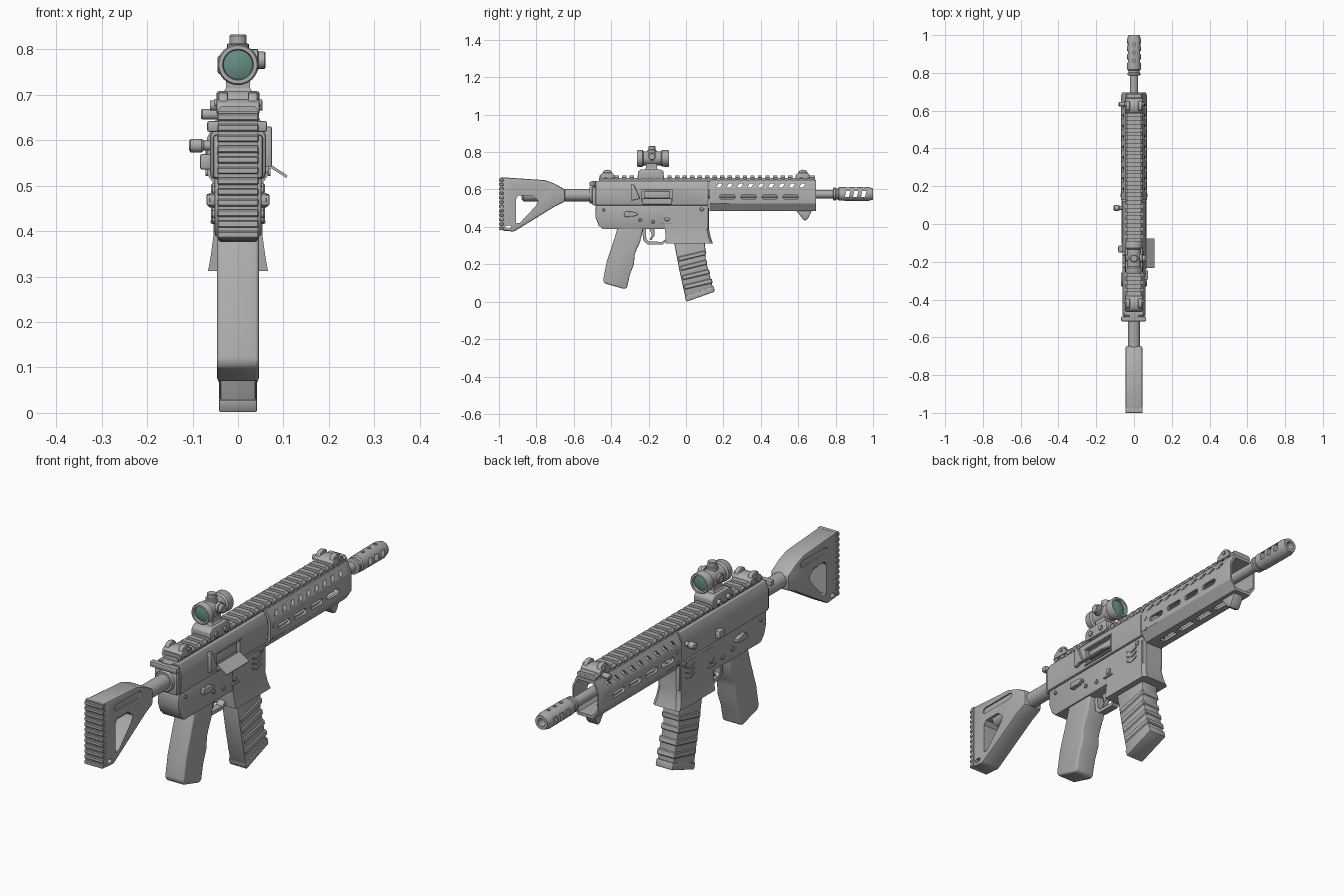
import bpy, bmesh, math
from mathutils import Vector, Matrix


def material(name, rgb):
    m = bpy.data.materials.new(name)
    m.diffuse_color = (*rgb, 1)
    return m


GREY = material("matte grey", (0.42, 0.42, 0.42))
GLASS = material("green glass", (0.13, 0.27, 0.23))


def bake(ob):
    """Apply all modifiers."""
    deps = bpy.context.evaluated_depsgraph_get()
    deps.update()
    me = bpy.data.meshes.new_from_object(ob.evaluated_get(deps))
    ob.modifiers.clear()
    ob.data = me
    return ob


def finish(name, bm, bevel=0, segs=2, mat=GREY):
    bmesh.ops.recalc_face_normals(bm, faces=bm.faces)
    me = bpy.data.meshes.new(name)
    bm.to_mesh(me)
    bm.free()
    me.materials.append(mat)
    ob = bpy.data.objects.new(name, me)
    bpy.context.collection.objects.link(ob)
    if bevel:
        b = ob.modifiers.new("bevel", "BEVEL")
        b.width, b.segments, b.limit_method = bevel, segs, "ANGLE"
        b.angle_limit = math.radians(35)
        bake(ob)
    return ob


def loft(name, rings, caps=True, closed=False, **kw):
    """Skin rings of 3D points."""
    bm = bmesh.new()
    vs = [[bm.verts.new(p) for p in r] for r in rings]
    n = len(rings[0])
    for k in range(len(vs) if closed else len(vs) - 1):
        a, b = vs[k], vs[(k + 1) % len(vs)]
        for i in range(n):
            bm.faces.new((a[i], a[(i + 1) % n], b[(i + 1) % n], b[i]))
    if caps and not closed:
        bm.faces.new(vs[0])
        bm.faces.new(vs[-1])
    return finish(name, bm, **kw)


def prism(name, pts, x0, x1, **kw):
    """Side outline (y, z) extruded across x."""
    return loft(name, [[(x, y, z) for y, z in pts] for x in (x0, x1)], **kw)


def box(name, x0, x1, y0, y1, z0, z1, **kw):
    return prism(name, [(y0, z0), (y1, z0), (y1, z1), (y0, z1)], x0, x1, **kw)


def lathe(name, prof, center=(0, 0, 0), axis="Y", n=24, caps=True, closed=False, **kw):
    """Profile of (radius, distance along axis)."""
    rings = []
    for r, t in prof:
        ring = []
        for i in range(n):
            a = 2 * math.pi * i / n
            c, s = r * math.cos(a), r * math.sin(a)
            p = {"X": (t, c, s), "Y": (c, t, s), "Z": (c, s, t)}[axis]
            ring.append(Vector(center) + Vector(p))
        rings.append(ring)
    return loft(name, rings, caps, closed, **kw)


def stadium(y0, y1, z, r, x0, x1, name="slot_cutter"):
    pts = [(y1 - r + r * math.cos(a), z + r * math.sin(a)) for a in [math.pi * (i / 6 - .5) for i in range(7)]]
    pts += [(y0 + r + r * math.cos(a), z + r * math.sin(a)) for a in [math.pi * (i / 6 + .5) for i in range(7)]]
    return prism(name, pts, x0, x1)


def cut(ob, cutters):
    for c in cutters:
        m = ob.modifiers.new("cut", "BOOLEAN")
        m.operation, m.object, m.solver = "DIFFERENCE", c, "EXACT"
    bake(ob)
    for c in cutters:
        bpy.data.objects.remove(c)


# Shoulder stock with triangular opening, side grooves and ribbed pad
stock = prism("stock", [(-.98, .665), (-.754, .65), (-.70, .63), (-.647, .60), (-.647, .535), (-.70, .51),
                        (-.92, .375), (-.98, .38)], -.044, .044, bevel=.008)
hole = [(-.91, .42), (-.91, .55), (-.895, .567), (-.82, .567), (-.79, .54), (-.80, .515), (-.89, .42)]
cut(stock, [prism("hole_cutter", hole, -.1, .1), stadium(-.915, -.73, .615, .013, .038, .1),
            stadium(-.915, -.73, .615, .013, -.1, -.038), stadium(-.965, -.935, .40, .008, -.1, .1)])
box("butt_pad", -.044, .044, -.992, -.975, .385, .664)
for i in range(12):
    z = .384 + i * .0235
    box("butt_rib", -.046, .046, -1, -.975, z, z + .016, bevel=.003, segs=1)

# Buffer tube and collar
lathe("buffer_tube", [(.02, -.88), (.033, -.87), (.033, -.48)], (0, 0, .57))
lathe("tube_collar", [(.042, -.515), (.045, -.51), (.045, -.47)], (0, 0, .57))
box("rear_plate", -.055, .055, -.502, -.475, .515, .612, bevel=.008)

# Charging handle
box("charging_handle", -.068, .064, -.515, -.49, .618, .642, bevel=.005)
box("charging_stem", -.025, .025, -.50, -.45, .615, .645, bevel=.003)

# Upper receiver with ejection port
sec = [(-.058, .515), (.058, .515), (.062, .53), (.062, .61), (.046, .645), (-.046, .645), (-.062, .61), (-.062, .53)]
upper = loft("upper_receiver", [[(x, y, z) for x, z in sec] for y in (-.485, .12)], bevel=.003, segs=1)
cut(upper, [box("port_cutter", .045, .1, -.235, -.075, .53, .602)])
box("bolt", .03, .056, -.225, -.085, .552, .592, bevel=.006)
for z in (.526, .6):
    box("port_rim", .06, .066, -.24, -.07, z, z + .006)
loft("dust_cover", [[(.062, y, .553), (.062, y, .545), (.106, y, .517), (.109, y, .522)] for y in (-.232, -.078)])
prism("shell_deflector", [(-.295, .63), (-.28, .63), (-.245, .55), (-.295, .54)], .055, .075, bevel=.004)
lathe("side_handle", [(.011, -.05), (.011, -.075), (.015, -.08), (.015, -.104), (.01, -.108)], (0, .085, .588), "X", 16)
box("bolt_release", -.084, -.055, -.15, -.115, .535, .57, bevel=.006)

# Lower receiver and flared magazine well
prism("lower_receiver", [(-.482, .52), (-.485, .455), (-.468, .41), (-.445, .388), (.12, .388), (.12, .52)],
      -.052, .052, bevel=.006)
well = [(.5, -.112, .123, .053), (.39, -.112, .123, .054), (.345, -.11, .132, .06), (.312, -.107, .144, .066)]
loft("magazine_well", [[(-w, a, z), (w, a, z), (w, b - .012, z), (w - .015, b, z), (-w + .015, b, z),
                        (-w, b - .012, z)] for z, a, b, w in well])

# Controls and pins on both sides
for s in (-1, 1):
    for y, z, r in ((-.245, .437, .009), (-.176, .427, .009), (.085, .495, .011), (-.10, .443, .014), (-.44, .49, .008)):
        lathe("pin", [(r, s * .04), (r, s * .056), (r * .7, s * .059)], (0, y, z), "X", 14)
    lathe("selector_hub", [(.016, s * .04), (.016, s * .062), (.012, s * .066)], (0, -.315, .468), "X", 16)
    prism("selector_lever", [(-.33, .456), (-.28, .456), (-.257, .464), (-.26, .476), (-.29, .482), (-.33, .48)],
          s * .05, s * .069, bevel=.003)
    box("catch_bar", s * .05, s * .06, -.125, -.075, .416, .424, bevel=.002)
    # Slanted grip marks on the magazine well
    for i in range(3):
        z = .42 + i * .022
        prism("well_mark", [(.02, z + .012), (.05, z), (.08, z + .012), (.08, z + .019), (.05, z + .007), (.02, z + .019)],
              s * .05, s * .057)

# Pistol grip
prism("pistol_grip", [(-.365, .40), (-.385, .33), (-.425, .21), (-.443, .115), (-.435, .098), (-.33, .068),
                      (-.315, .075), (-.30, .145), (-.278, .20), (-.275, .25), (-.262, .285), (-.245, .32),
                      (-.228, .40)], -.046, .046, bevel=.014, segs=3)

# Trigger and guard
prism("trigger_guard", [(-.235, .39), (-.228, .325), (-.205, .307), (-.125, .305), (-.108, .32), (-.108, .335),
                        (-.13, .32), (-.20, .322), (-.212, .335), (-.215, .39)], -.016, .016)
prism("trigger", [(-.195, .39), (-.182, .355), (-.195, .33), (-.187, .328), (-.168, .355), (-.17, .39)],
      -.01, .01, bevel=.003)


# Magazine with slanted bands
def back(z):
    return -.064 + .064 * (.32 - z) / .31


def front(z):
    return .10 + .005 * (.315 - z) / .095 if z > .22 else .105 + .045 * (.22 - z) / .156


prism("magazine", [(-.07, .35), (back(.17) - .003, .17), (0, .008), (.148, .06), (.106, .22), (.10, .35)],
      -.040, .040, bevel=.008)
for z in (.215, .165, .115, .065):
    a, b = z, z + .035
    prism("magazine_band", [(back(a) + .004, a), (front(b) + .004, b), (front(b + .025) + .004, b + .025),
                            (back(a + .025) + .004, a + .025)], -.044, .044, bevel=.004, segs=1)
prism("magazine_base", [(back(.03) - .004, .028), (.002, 0), (.154, .054), (.147, .084)], -.042, .042, bevel=.005)

# Hollow handguard with slots
outer = [(-.04, .485), (.04, .485), (.068, .525), (.068, .605), (.045, .652), (-.045, .652), (-.068, .605), (-.068, .525)]
inner = [(x * .84, .568 + (z - .568) * .84) for x, z in outer]
ring = [(outer, .126), (outer, .68), ([(x * .94, z) for x, z in outer], .695), (inner, .695), (inner, .126)]
guard = loft("handguard", [[(x, y, z) for x, z in s] for s, y in ring], closed=True)
slots = [stadium(y, y + .083, .56, .012, -.2, .2) for y in (.18, .293, .406, .518)]
for i in range(9):
    y = .16 + i * .0555
    slots.append(prism("vent_cutter", [(y, .61), (y + .022, .61), (y + .036, .632), (y + .014, .632)], -.2, .2))
for y in (.18, .293, .406, .518):
    slots.append(box("floor_cutter", -.012, .012, y, y + .083, .45, .52))
cut(guard, slots)
for s in (-1, 1):
    for z in (.53, .578):
        lathe("guard_screw", [(.009, s * .05), (.009, s * .071)], (0, .152, z), "X", 12)
prism("hand_stop", [(.585, .49), (.675, .49), (.655, .45), (.64, .433), (.625, .44), (.61, .462)], -.025, .025, bevel=.006)
lathe("sling_knob", [(.012, -.04), (.012, -.078), (.009, -.081)], (0, .635, .657), "X", 14)

# Barrel and slotted muzzle brake
lathe("barrel", [(.022, .1), (.022, .80)], (0, 0, .575))
brake = lathe("muzzle_brake", [(.014, .90), (.026, .785), (.034, .788), (.034, .80), (.03, .803), (.03, .812),
                               (.036, .818), (.037, .975), (.03, 1), (.017, 1), (.015, .82)][1:], (0, 0, .576))
cuts = []
for y in (.85, .893, .936):
    cuts.append(prism("brake_cutter", [(y, .561), (y + .022, .561), (y + .028, .592), (y + .006, .592)], -.1, .1))
    cuts.append(lathe("vent_hole_cutter", [(.008, .0), (.008, .1)], (0, y + .014, .576), "Z", 12))
cut(brake, cuts)

# Top rail
box("rail_base", -.036, .036, -.465, .69, .64, .662)
for i in range(29):
    y = -.462 + i * .0403
    loft("rail_tooth", [[(-.036, k, .675), (.036, k, .675), (.046, k, .664), (.04, k, .65), (-.04, k, .65),
                         (-.046, k, .664)] for k in (y, y + .023)])

# Folded sights, front and rear
for y in (-.42, .625):
    prism("sight_base", [(y - .04, .66), (y + .04, .66), (y + .036, .68), (y + .02, .69), (y - .02, .69),
                         (y - .036, .68)], -.047, .047, bevel=.003)
    for s in (-1, 1):
        prism("sight_ear", [(y - .032, .675), (y + .032, .675), (y + .02, .70), (y, .706), (y - .02, .70)],
              s * .022, s * .043, bevel=.004)
    lathe("sight_hinge", [(.008, -.052), (.008, .052)], (0, y + .01, .682), "X", 12)

# Optic mount
prism("optic_mount", [(-.257, .655), (-.12, .655), (-.12, .695), (-.135, .708), (-.24, .708), (-.257, .695)],
      -.047, .047, bevel=.005)
loft("optic_neck", [[(-w, a, z), (w, a, z), (w, b, z), (-w, b, z)] for z, a, b, w in
                    ((.70, -.225, -.145, .036), (.715, -.215, -.155, .026), (.74, -.215, -.155, .026))])
for y in (-.22, -.155):
    lathe("mount_bolt", [(.011, -.062), (.011, .054)], (0, y, .676), "X", 12)

# Optic tube, lenses and dials
O = (0, 0, .766)
lathe("optic_tube", [(.032, -.25), (.034, -.262), (.042, -.262), (.045, -.256), (.045, -.232), (.037, -.226),
                     (.037, -.135), (.044, -.128), (.045, -.096), (.042, -.09), (.034, -.09), (.032, -.10)], O, n=32,
      closed=True)
lathe("rear_lens", [(.033, -.244), (.033, -.25), (.022, -.254), (.008, -.256)], O, mat=GLASS)
lathe("front_lens", [(.033, -.108), (.033, -.102), (.022, -.098), (.008, -.096)], O, mat=GLASS)
lathe("top_dial", [(.024, .03), (.024, .045), (.019, .047), (.019, .063), (.016, .066)], (0, -.182, .766), "Z", 20)
lathe("side_dial", [(.024, .03), (.024, .043), (.019, .045), (.019, .058), (.016, .061)], (0, -.182, .776), "X", 20)
lathe("left_cap", [(.02, -.03), (.02, -.042), (.016, -.045)], (0, -.182, .766), "X", 20)

# Smooth rounded surfaces, keep edges sharp
bpy.ops.object.select_all(action="DESELECT")
for ob in bpy.context.scene.objects:
    ob.select_set(True)
    bpy.context.view_layer.objects.active = ob
bpy.ops.object.shade_smooth_by_angle(angle=math.radians(32))
